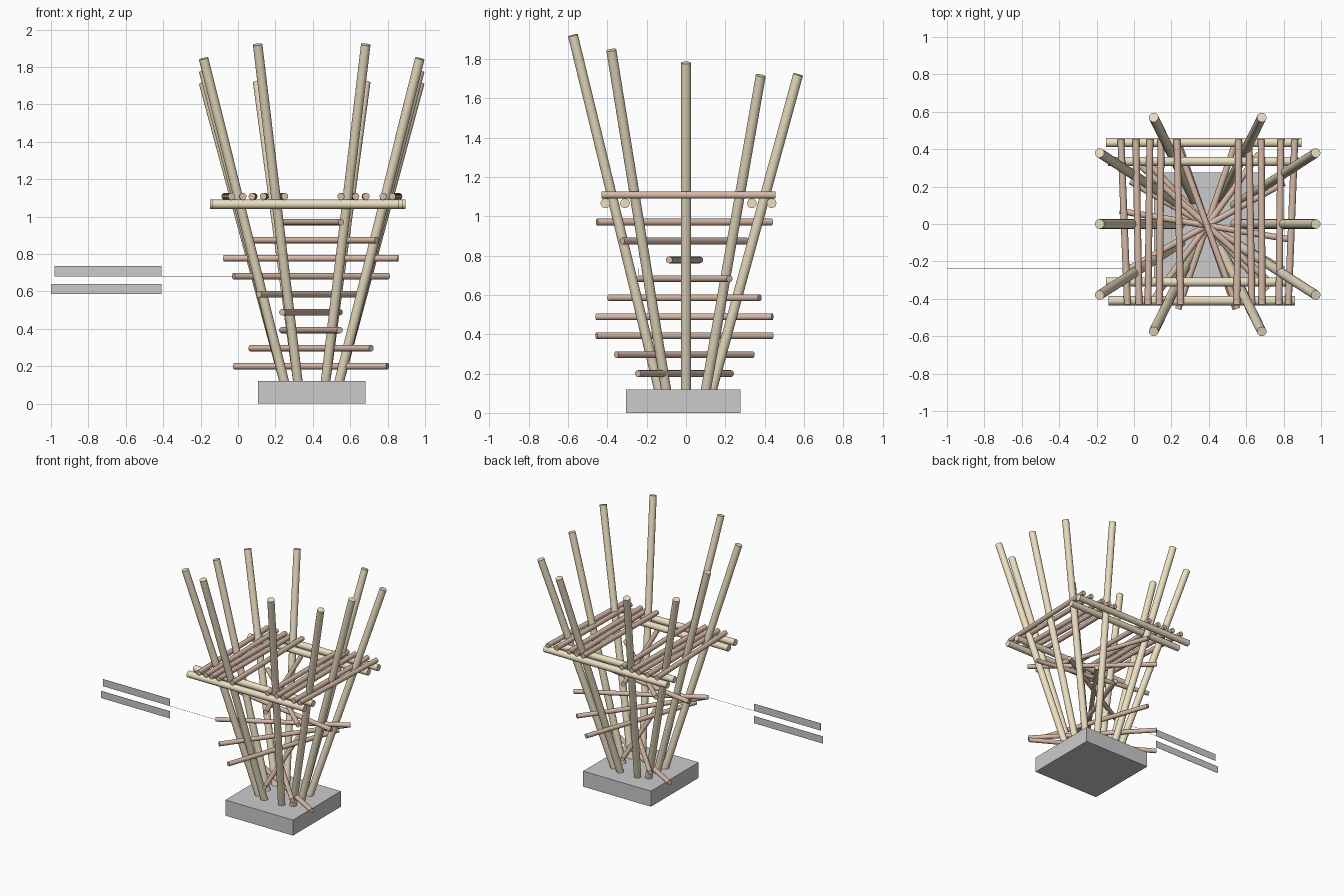
import bpy, math
from mathutils import Vector

if "Cube" in bpy.data.objects:
    bpy.data.objects.remove(bpy.data.objects["Cube"])


def material(name, color):
    m = bpy.data.materials.new(name)
    m.diffuse_color = (*color, 1)
    m.use_nodes = True
    m.node_tree.nodes["Principled BSDF"].inputs["Base Color"].default_value = m.diffuse_color
    return m


BAMBOO = material("pale_bamboo", (0.84, 0.74, 0.54))
RUNG = material("brown_bamboo", (0.68, 0.49, 0.39))


def rod(name, a, b, radius, mat, sides=24):
    a, b = Vector(a), Vector(b)
    d = b - a
    bpy.ops.mesh.primitive_cylinder_add(vertices=sides, radius=radius, depth=d.length,
                                        location=(a + b) / 2,
                                        rotation=d.to_track_quat('Z', 'Y').to_euler())
    o = bpy.context.object
    o.name = name
    if mat:
        o.data.materials.append(mat)
    bpy.ops.object.shade_smooth_by_angle(angle=math.radians(40))
    return o


def box(name, lo, hi):
    lo, hi = Vector(lo), Vector(hi)
    bpy.ops.mesh.primitive_cube_add(size=1, location=(lo + hi) / 2)
    o = bpy.context.object
    o.name = name
    o.scale = hi - lo
    return o


CX = 0.394

# Concrete base block
box("base_block", (0.106, -0.306, 0), (0.683, 0.276, 0.12))

# Ten flared poles: (top x offset, top y, top z, bottom x offset, bottom y)
poles = [(0.289, -0.575, 1.92, 0.073, -0.135),
         (0.578, -0.38, 1.845, 0.145, -0.10),
         (0.578, 0.0, 1.78, 0.145, 0.0),
         (0.578, 0.38, 1.715, 0.145, 0.10),
         (0.289, 0.57, 1.72, 0.073, 0.13)]
for i, (tx, ty, tz, bx, by) in enumerate(poles):
    for side, s in (("left", -1), ("right", 1)):
        rod(f"pole_{side}_{i + 1}", (CX + s * bx, by, 0.11),
            (CX + s * tx, ty, tz), 0.0255, BAMBOO)

# Four long beams of the upper frame
for i, (y, x0, x1) in enumerate([(-0.41, -0.135, 0.86), (-0.31, -0.15, 0.86),
                                 (0.335, -0.14, 0.88), (0.435, -0.15, 0.895)]):
    rod(f"frame_beam_{i + 1}", (x0, y, 1.066), (x1, y, 1.066), 0.0245, BAMBOO)

# Cross rods lying on the frame: x at the front, x at the back
cross = [(-0.035, -0.07), (0.027, 0.01), (0.075, 0.085), (0.135, 0.145), (0.25, 0.23),
         (0.55, 0.56), (0.63, 0.615), (0.685, 0.68), (0.775, 0.785), (0.825, 0.86)]
for i, (xf, xb) in enumerate(cross):
    rod(f"cross_rod_{i + 1}", (xf, -0.43, 1.108), (xb, 0.455, 1.108), 0.0185, RUNG)

# Rungs turning as they climb through the middle
turns = [-30, -47, -71, -109, -126, -151, -189.5, -222, -250]
for i, deg in enumerate(turns):
    a = math.radians(deg)
    d = Vector((math.cos(a), math.sin(a), 0)) * 0.473
    c = Vector((0.39, -0.008, 0.2 + 0.0963 * i))
    rod(f"spiral_rung_{i + 1}", c - d, c + d, 0.017, RUNG)

# Thin leader with two blank label strips
rod("leader_line", (-0.41, -0.24, 0.68), (-0.03, -0.24, 0.68), 0.0012, None, 6)
box("blank_label_upper", (-0.98, -0.241, 0.68), (-0.41, -0.239, 0.735))
box("blank_label_lower", (-1.0, -0.241, 0.585), (-0.41, -0.239, 0.64))
